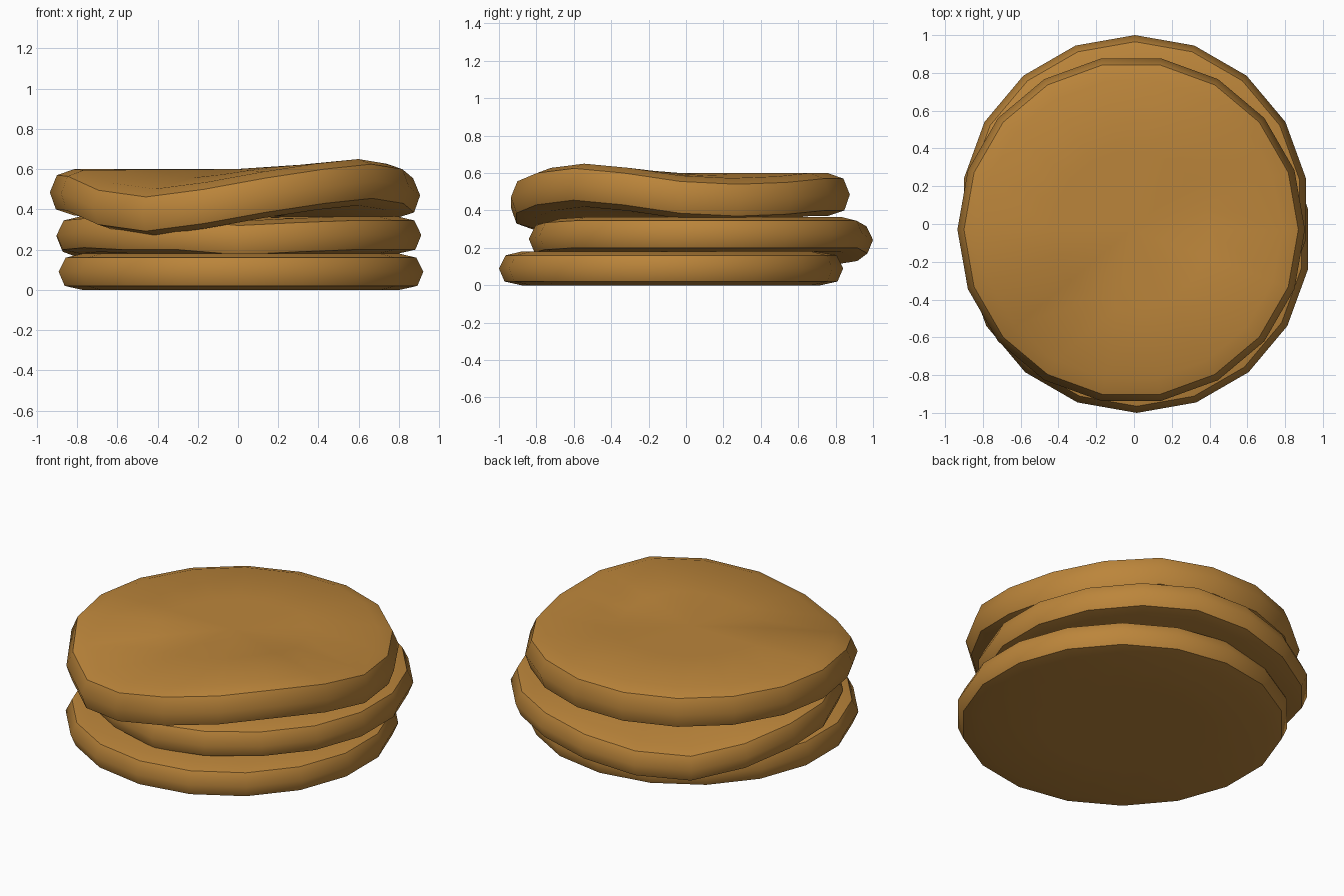
import bpy, bmesh, math

if "Cube" in bpy.data.objects:
    bpy.data.objects.remove(bpy.data.objects["Cube"])

SIDES = 18

# one golden brown for the whole stack
brown = bpy.data.materials.new("golden_brown")
brown.diffuse_color = (0.50, 0.235, 0.043, 1.0)
brown.use_nodes = True
brown.node_tree.nodes["Principled BSDF"].inputs["Base Color"].default_value = brown.diffuse_color


def pancake(name, centre, start_deg, profile, bend):
    """Lathe a (radius, z, is_sharp) profile; bend gives a z offset per side at the rim."""
    bm = bmesh.new()
    rings = []
    for r, z, _ in profile:
        ring = []
        for i in range(SIDES):
            a = math.radians(start_deg + 360 / SIDES * i)
            dz = bend.get(i, 0.0) * min(1.0, r / 0.86) ** 1.3
            ring.append(bm.verts.new((centre[0] + r * math.cos(a),
                                      centre[1] + r * math.sin(a), z + dz)))
        rings.append(ring)
    for lower, upper in zip(rings, rings[1:]):
        for i in range(SIDES):
            j = (i + 1) % SIDES
            bm.faces.new((lower[i], lower[j], upper[j], upper[i]))
    # fan caps
    for ring, z in ((rings[0], profile[0][1]), (rings[-1], profile[-1][1])):
        c = bm.verts.new((centre[0], centre[1], z))
        for i in range(SIDES):
            bm.faces.new((ring[i], ring[(i + 1) % SIDES], c))
    bmesh.ops.recalc_face_normals(bm, faces=bm.faces)
    for f in bm.faces:
        f.smooth = True
    # crisp rim edges
    for ring, (_, _, sharp) in zip(rings, profile):
        if sharp:
            for i in range(SIDES):
                bm.edges.get((ring[i], ring[(i + 1) % SIDES])).smooth = False
    mesh = bpy.data.meshes.new(name)
    bm.to_mesh(mesh)
    bm.free()
    mesh.materials.append(brown)
    obj = bpy.data.objects.new(name, mesh)
    bpy.context.collection.objects.link(obj)


def disc_profile(z0, h, lip, r_mid):
    """Rounded disc section from the underside to the top."""
    return [(0.42, z0, False), (0.80, z0, False), (r_mid - 0.03, z0 + lip, True),
            (r_mid, z0 + h * 0.5, False),
            (r_mid - 0.035, z0 + h - lip, True), (0.80, z0 + h, False),
            (0.42, z0 + h, False)]


# flat bottom pancake
pancake("bottom_pancake", (0.015, -0.08), -90, disc_profile(0.0, 0.18, 0.02, 0.92), {})

# middle pancake, shifted back and drooping at the back left
pancake("middle_pancake", (0.005, 0.08), 90, disc_profile(0.18, 0.185, 0.02, 0.92),
        {0: -0.03, 1: -0.07, 2: -0.09, 3: -0.05, 4: -0.01, 6: 0.01, 9: -0.025, 10: -0.01})

# thick top pancake, sagging front left and lifted front right
pancake("top_pancake", (-0.015, -0.03), 180, disc_profile(0.37, 0.23, 0.03, 0.92),
        {1: -0.005, 2: -0.075, 3: -0.108, 4: -0.07, 5: -0.014, 6: 0.03, 7: 0.055,
         8: 0.03, 9: -0.015, 10: -0.03, 11: -0.02})
